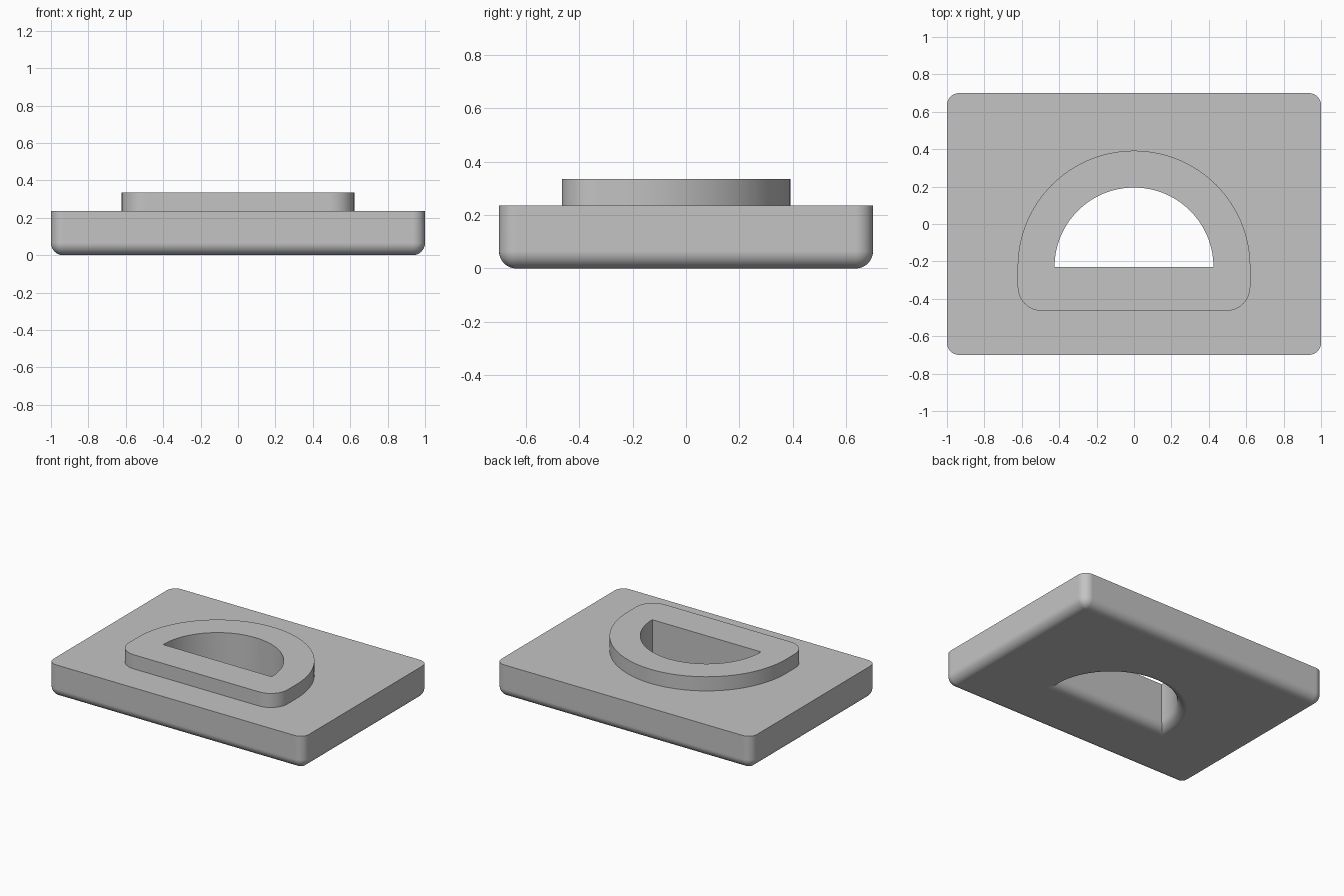
import bpy, bmesh
from math import sin, cos, asin, pi, radians

if "Cube" in bpy.data.objects:
    bpy.data.objects.remove(bpy.data.objects["Cube"])

HALF_X, HALF_Y, PLATE_TOP, COLLAR_TOP = 1.0, 0.7, 0.235, 0.335
FILLET = 0.065
CENTRE_Y = -0.23          # centre of the half-round shapes
HOLE_R, COLLAR_R, COLLAR_FRONT, COLLAR_CORNER = 0.425, 0.622, -0.465, 0.13
STEPS = 8


def arc(cx, cy, r, a0, a1, n):
    return [(cx + r * cos(a0 + (a1 - a0) * i / n),
             cy + r * sin(a0 + (a1 - a0) * i / n)) for i in range(n + 1)]


def plate_outline(inset):
    """Rounded rectangle, pulled in by inset."""
    r = max(FILLET - inset, 0.002)
    x, y = HALF_X - inset - r, HALF_Y - inset - r
    pts = []
    for k, (sx, sy) in enumerate([(1, 1), (-1, 1), (-1, -1), (1, -1)]):
        pts += arc(sx * x, sy * y, r, k * pi / 2, (k + 1) * pi / 2, STEPS)
    return pts


def hole_outline(grow):
    """Half disc, widened by grow."""
    r = HOLE_R + grow
    a = asin(grow / r)
    return arc(0, CENTRE_Y, r, -a, pi + a, 64)


def collar_outline():
    """Half disc with a straight front and two rounded front corners."""
    c, x = COLLAR_CORNER, COLLAR_R - COLLAR_CORNER
    y = COLLAR_FRONT + c
    return (arc(0, CENTRE_Y, COLLAR_R, 0, pi, 64)
            + arc(-x, y, c, pi, 1.5 * pi, STEPS)
            + arc(x, y, c, 1.5 * pi, 2 * pi, STEPS))


bm = bmesh.new()


def ring(pts, z):
    return [bm.verts.new((x, y, z)) for x, y in pts]


def loft(rings):
    for a, b in zip(rings, rings[1:]):
        for i in range(len(a)):
            j = (i + 1) % len(a)
            bm.faces.new((a[i], a[j], b[j], b[i]))


def fill_between(outer, inner):
    """Flat face region between two closed rings."""
    edges = []
    for loop in (outer, inner):
        for i in range(len(loop)):
            pair = (loop[i], loop[(i + 1) % len(loop)])
            edges.append(bm.edges.get(pair) or bm.edges.new(pair))
    bmesh.ops.triangle_fill(bm, edges=edges, use_beauty=True)


# Outer wall and hole wall, both rounded along the underside
outer, hole = [], []
for i in range(STEPS + 1):
    t = i / STEPS * pi / 2
    offset, z = FILLET * (1 - sin(t)), FILLET * (1 - cos(t))
    outer.append(ring(plate_outline(offset), z))
    hole.append(ring(hole_outline(offset), z))
outer.append(ring(plate_outline(0), PLATE_TOP))
hole.append(ring(hole_outline(0), COLLAR_TOP))
collar = [ring(collar_outline(), z) for z in (PLATE_TOP, COLLAR_TOP)]
for wall in (outer, hole, collar):
    loft(wall)

# Underside, plate top and collar top
fill_between(outer[0], hole[0])
fill_between(outer[-1], collar[0])
fill_between(collar[1], hole[-1])
bmesh.ops.remove_doubles(bm, verts=bm.verts[:], dist=0.0001)
bmesh.ops.recalc_face_normals(bm, faces=bm.faces[:])

mesh = bpy.data.meshes.new("slotted_plate")
bm.to_mesh(mesh)
bm.free()
plate = bpy.data.objects.new("plate_with_raised_collar", mesh)
bpy.context.collection.objects.link(plate)

# Grey material
grey = bpy.data.materials.new("plain_grey")
grey.use_nodes = True
colour = (0.55, 0.55, 0.55, 1)
grey.diffuse_color = colour
grey.node_tree.nodes["Principled BSDF"].inputs["Base Color"].default_value = colour
mesh.materials.append(grey)

# Smooth rounded walls with crisp rims
bpy.ops.object.select_all(action="DESELECT")
plate.select_set(True)
bpy.context.view_layer.objects.active = plate
bpy.ops.object.shade_smooth_by_angle(angle=radians(30))
weighted = plate.modifiers.new("even_shading", "WEIGHTED_NORMAL")
weighted.keep_sharp = True
